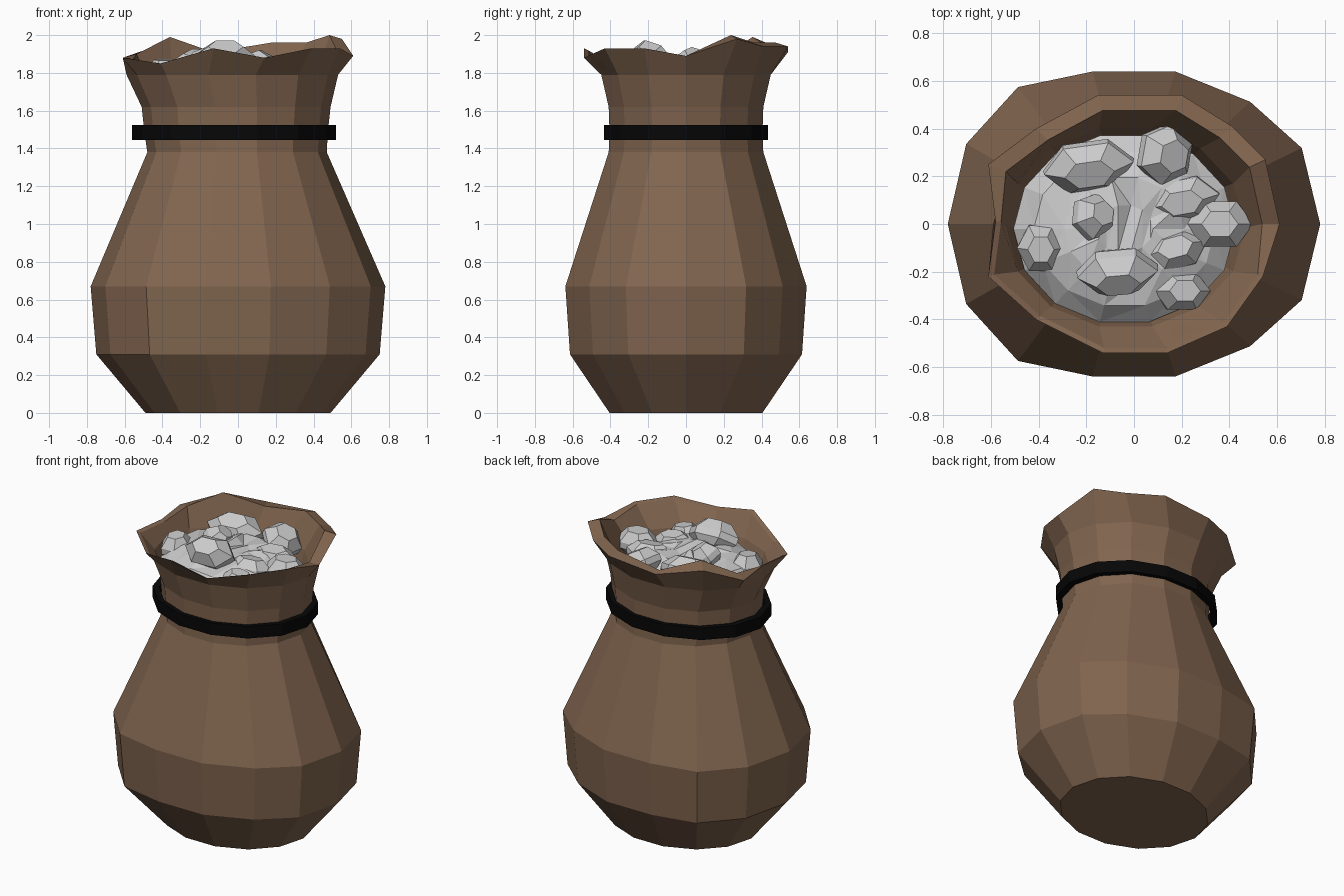
import bpy, bmesh, math, random
from mathutils import Vector, Euler

if "Cube" in bpy.data.objects:
    bpy.data.objects.remove(bpy.data.objects["Cube"])

random.seed(4)
N = 14


def make(name, bm, color=None):
    bmesh.ops.recalc_face_normals(bm, faces=bm.faces)
    me = bpy.data.meshes.new(name)
    bm.to_mesh(me)
    bm.free()
    ob = bpy.data.objects.new(name, me)
    bpy.context.collection.objects.link(ob)
    if color:
        mat = bpy.data.materials.new(name + "_colour")
        mat.diffuse_color = (*color, 1)
        mat.use_nodes = True
        mat.node_tree.nodes["Principled BSDF"].inputs["Base Color"].default_value = mat.diffuse_color
        me.materials.append(mat)
    return ob


def ellipse(rx, ry, z, cx=0, cy=0, n=N):
    return [Vector((cx + rx * math.cos(2 * math.pi * i / n),
                    cy + ry * math.sin(2 * math.pi * i / n), z)) for i in range(n)]


def loft(bm, rings, closed=False):
    vs = [[bm.verts.new(p) for p in r] for r in rings]
    pairs = list(zip(vs, vs[1:])) + ([(vs[-1], vs[0])] if closed else [])
    for a, b in pairs:
        n = len(a)
        for i in range(n):
            j = (i + 1) % n
            bm.faces.new((a[i], a[j], b[j], b[i]))
    return vs


# Cloth sack: elliptical rings topped by an uneven, flared rim with an inner lining
profile = [(0.49, 0.415, 0, 0), (0.75, 0.63, 0.31, 0), (0.78, 0.655, 0.67, 0),
           (0.475, 0.42, 1.38, -0.005), (0.485, 0.415, 1.48, -0.01),
           (0.5, 0.42, 1.62, -0.01), (0.56, 0.46, 1.79, -0.03)]
rings = [ellipse(rx, ry, z, cx) for rx, ry, z, cx in profile]
for r in rings[1:3]:                      # fuller sides on the belly
    for i, p in enumerate(r):
        p.y *= {1: 1.12, 5: 1.12, 6: 1.18}.get(min(i, N - i), 1)
rim = [(0.61, 0, 1.89), (0.55, 0.27, 1.98), (0.41, 0.41, 1.94), (0.2, 0.54, 1.94),
       (-0.15, 0.54, 1.91), (-0.41, 0.4, 1.95), (-0.61, 0.25, 1.88),
       (-0.58, 0.01, 1.88), (-0.61, -0.22, 1.88), (-0.41, -0.4, 1.85),
       (-0.13, -0.54, 1.93), (0.14, -0.54, 1.88), (0.39, -0.43, 1.93), (0.54, -0.22, 1.93)]
rings.append([Vector(p) for p in rim])
back = [0.0, 0.02, 0.02, 0.02, 0.0, 0.04, 0.02]
inner = []
for i, p in enumerate(rings[-1]):         # folded lip, thicker at the back
    s = 0.88 if i < 7 else 0.96
    inner.append(Vector((p.x * s, p.y * s, p.z + (back[i] if i < 7 else -0.01))))
rings += [inner, ellipse(0.50, 0.425, 1.78, -0.035, -0.015),
          ellipse(0.45, 0.38, 1.62, -0.03, -0.01)]
bm = bmesh.new()
vs = loft(bm, rings)
bm.faces.new(vs[0][::-1])
bm.faces.new(vs[-1])
make("sack", bm, (0.22, 0.13, 0.078))

# Tie band around the neck
bm = bmesh.new()
loft(bm, [ellipse(rx, ry, z, -0.02) for rx, ry, z in
          ((0.54, 0.445, 1.445), (0.54, 0.445, 1.525),
           (0.495, 0.415, 1.525), (0.495, 0.415, 1.445))], closed=True)
make("tie_band", bm, (0.002, 0.002, 0.002))

# Rough mound of ore filling the neck
bm = bmesh.new()
mound = [ellipse(rx, ry, z, -0.04, -0.02) for rx, ry, z in
         ((0.465, 0.40, 1.72), (0.38, 0.33, 1.80), (0.25, 0.22, 1.83), (0.12, 0.10, 1.85))]
for r in mound[1:]:
    for p in r:
        p.z += random.uniform(-0.025, 0.025)
vs = loft(bm, mound)
bm.faces.new(vs[-1])
bmesh.ops.triangulate(bm, faces=bm.faces)
make("ore_mound", bm)


# Faceted ore chunks: six-sided, tapered at top and bottom
def chunk(name, pos, half, rot):
    bm = bmesh.new()
    vs = loft(bm, [ellipse(s, s, z, n=6) for s, z in ((0.5, -1), (1, -0.3), (1, 0.2), (0.55, 1))])
    bm.faces.new(vs[0])
    bm.faces.new(vs[-1])
    turn = Euler([math.radians(a) for a in rot])
    for v in bm.verts:
        v.co = Vector([c * h for c, h in zip(v.co, half)])
        v.co.rotate(turn)
        v.co += Vector(pos)
    make(name, bm)


chunks = [((-0.19, 0.24, 1.83), (0.19, 0.12, 0.08), (25, 0, 8)),
          ((0.13, 0.29, 1.82), (0.13, 0.13, 0.08), (30, 0, 80)),
          ((-0.17, 0.03, 1.84), (0.10, 0.10, 0.08), (0, 35, 20)),
          ((0.36, 0.0, 1.79), (0.14, 0.11, 0.08), (0, 0, 0)),
          ((-0.39, -0.1, 1.79), (0.10, 0.11, 0.08), (5, 0, 0)),
          ((-0.07, -0.2, 1.87), (0.17, 0.11, 0.09), (40, 0, 5)),
          ((0.2, -0.28, 1.76), (0.12, 0.09, 0.08), (0, 10, 0)),
          ((0.2, 0.1, 1.79), (0.16, 0.10, 0.07), (10, 0, 10)),
          ((0.17, -0.11, 1.79), (0.14, 0.09, 0.07), (-10, 5, 15))]
for i, c in enumerate(chunks):
    chunk("ore_chunk_%d" % (i + 1), *c)
